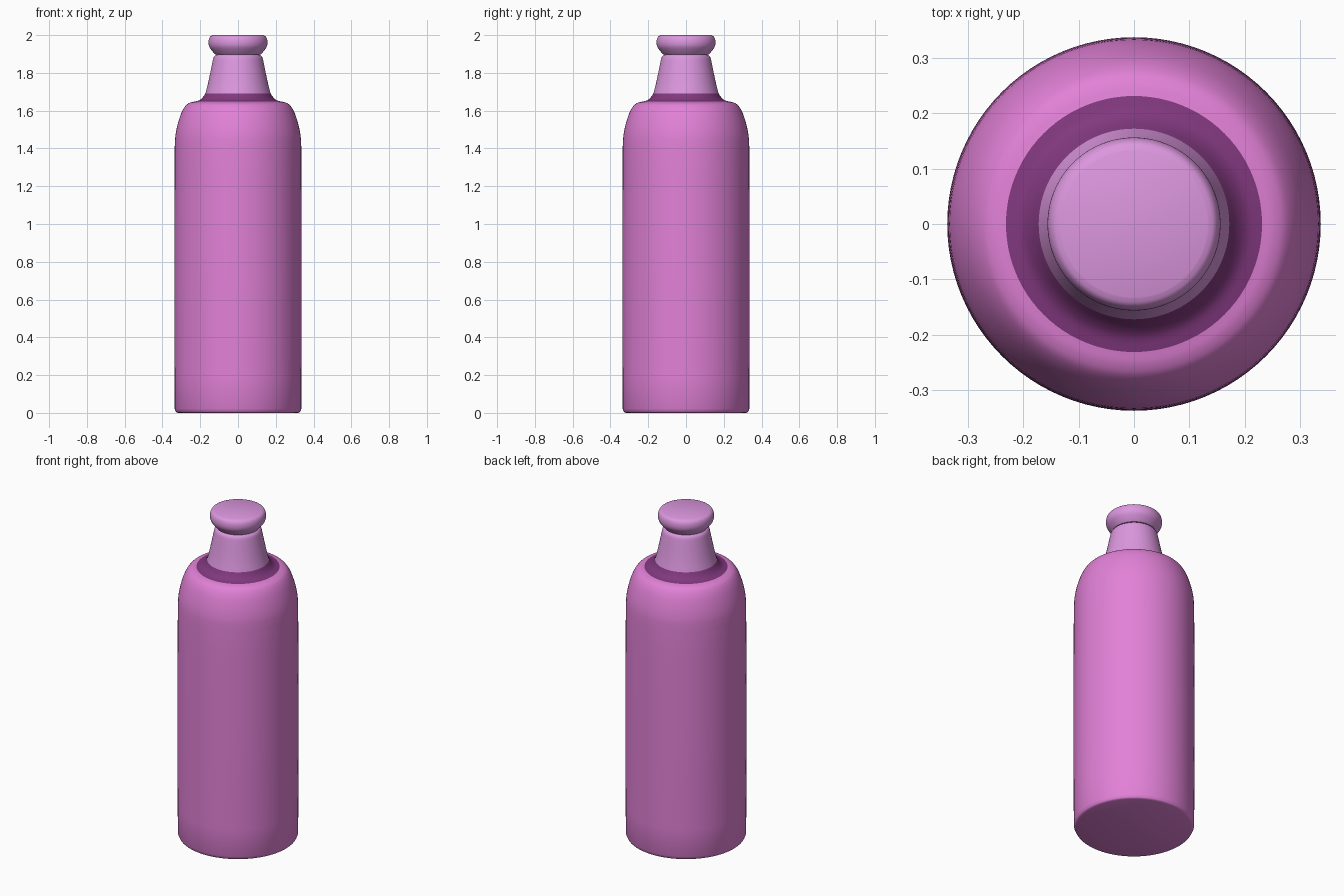
import bpy, bmesh, math
from mathutils import Vector

if "Cube" in bpy.data.objects:
    bpy.data.objects.remove(bpy.data.objects["Cube"])

SIDES = 96


def material(name, rgb):
    m = bpy.data.materials.new(name)
    m.diffuse_color = (*rgb, 1)
    m.use_nodes = True
    m.node_tree.nodes["Principled BSDF"].inputs["Base Color"].default_value = m.diffuse_color
    return m


def smooth_path(pts, steps=4):
    # Catmull-Rom curve through the profile points
    p = [Vector(q) for q in pts]
    p = [2 * p[0] - p[1]] + p + [2 * p[-1] - p[-2]]
    out = []
    for a, b, c, d in zip(p, p[1:], p[2:], p[3:]):
        for i in range(steps):
            t = i / steps
            out.append(0.5 * (2 * b + (c - a) * t + (2 * a - 5 * b + 4 * c - d) * t ** 2
                              + (3 * b - a - 3 * c + d) * t ** 3))
    return out + [p[-2]]


def lathe(name, profiles, mat, cap_bottom=False, cap_top=False):
    path = []
    for pts in profiles:
        path += smooth_path(pts)[1 if path else 0:]
    bm = bmesh.new()
    rings = [[bm.verts.new((r * math.cos(2 * math.pi * k / SIDES),
                            r * math.sin(2 * math.pi * k / SIDES), z))
              for k in range(SIDES)] for r, z in path]
    for lo, hi in zip(rings, rings[1:]):
        for k in range(SIDES):
            n = (k + 1) % SIDES
            bm.faces.new((lo[k], lo[n], hi[n], hi[k]))
    if cap_bottom:
        bm.faces.new(rings[0][::-1])
    if cap_top:
        bm.faces.new(rings[-1])
    mesh = bpy.data.meshes.new(name)
    bm.to_mesh(mesh)
    bm.free()
    ob = bpy.data.objects.new(name, mesh)
    bpy.context.collection.objects.link(ob)
    mesh.materials.append(mat)
    bpy.ops.object.select_all(action='DESELECT')
    ob.select_set(True)
    bpy.context.view_layer.objects.active = ob
    bpy.ops.object.shade_smooth_by_angle(angle=math.radians(35))
    return ob


pink = material("pink", (0.76, 0.22, 0.68))
dark = material("dark_plum", (0.22, 0.04, 0.21))
lilac = material("lilac", (0.72, 0.31, 0.74))

# Body: small rounded foot, straight wall, rounded shoulder
lathe("body", [
    [(0.318, 0.0), (0.328, 0.005), (0.335, 0.02)],
    [(0.335, 0.02), (0.337, 0.7), (0.335, 1.41)],
    [(0.335, 1.41), (0.331, 1.47), (0.319, 1.53), (0.299, 1.59),
     (0.277, 1.627), (0.255, 1.642), (0.231, 1.648)],
], pink, cap_bottom=True)

# Dark concave collar between shoulder and neck
lathe("collar", [[(0.231, 1.648), (0.205, 1.655), (0.187, 1.67), (0.172, 1.692)]], dark)

# Tapered neck, rounded in under the lip
lathe("neck", [
    [(0.172, 1.692), (0.160, 1.74), (0.147, 1.80), (0.137, 1.85),
     (0.130, 1.88), (0.120, 1.893), (0.110, 1.897)],
], lilac)

# Bulging lip with flat closed top
lathe("lip", [
    [(0.110, 1.897), (0.120, 1.897)],
    [(0.120, 1.897), (0.136, 1.915), (0.151, 1.937), (0.156, 1.957),
     (0.154, 1.978), (0.146, 1.993), (0.132, 2.0)],
], lilac, cap_top=True)
